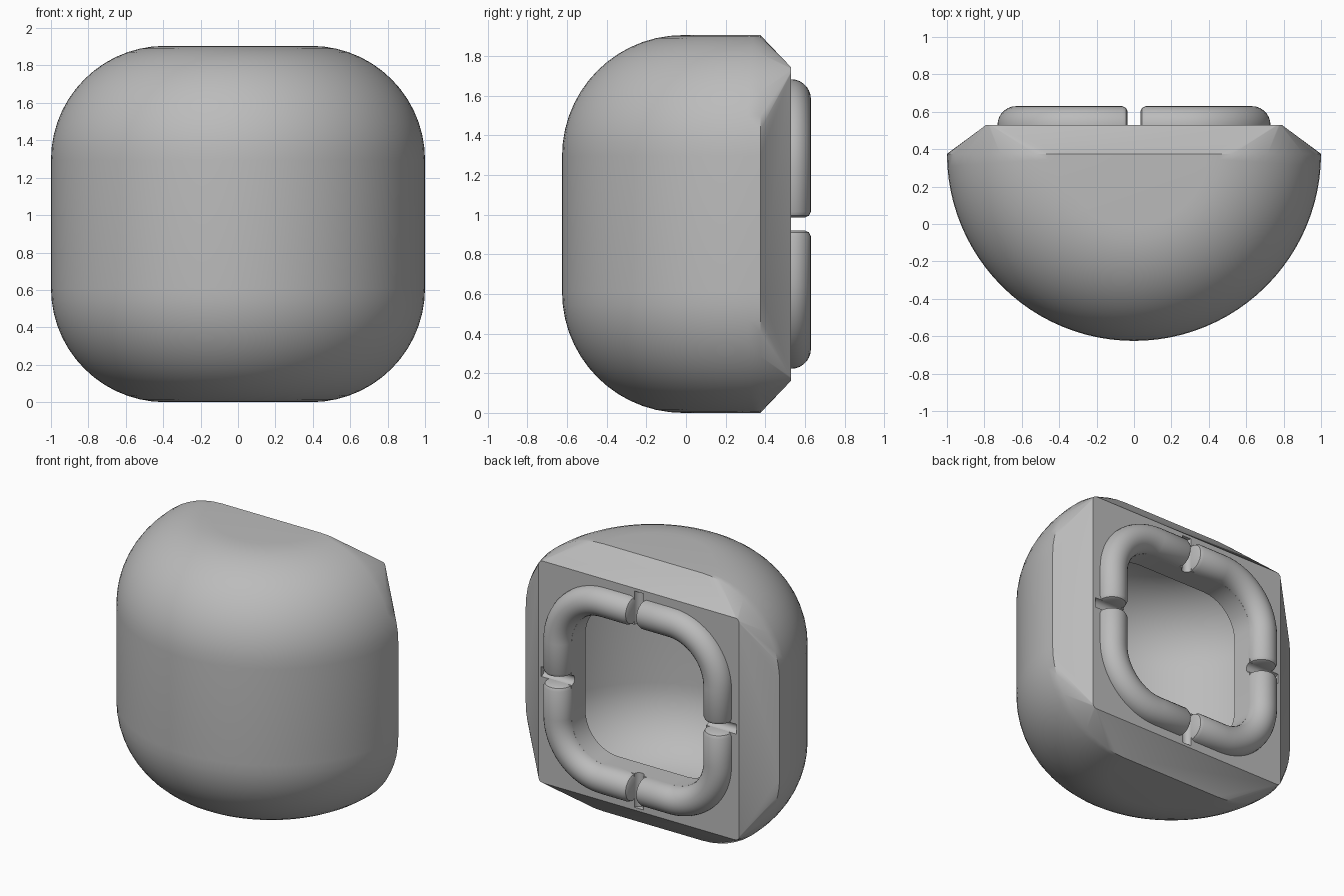
import bpy, bmesh
from math import sin, cos, pi, radians
from mathutils import Vector

if "Cube" in bpy.data.objects:
    bpy.data.objects.remove(bpy.data.objects["Cube"])

MID = 0.9525          # height of the centre
AXIS_Y = 0.375        # vertical axis of the rounded front
RIM_Y = 0.53          # flat rear rim

grey = bpy.data.materials.new("plain_grey")
grey.use_nodes = True
grey.diffuse_color = (0.5, 0.5, 0.5, 1)
grey.node_tree.nodes["Principled BSDF"].inputs["Base Color"].default_value = (0.5, 0.5, 0.5, 1)


def make_object(name, bm):
    bmesh.ops.recalc_face_normals(bm, faces=bm.faces)
    mesh = bpy.data.meshes.new(name)
    bm.to_mesh(mesh)
    bm.free()
    obj = bpy.data.objects.new(name, mesh)
    mesh.materials.append(grey)
    bpy.context.collection.objects.link(obj)
    return obj


def hull(name, points):
    bm = bmesh.new()
    for p in points:
        bm.verts.new(p)
    result = bmesh.ops.convex_hull(bm, input=bm.verts)
    loose = set(result["geom_interior"] + result["geom_unused"])
    bmesh.ops.delete(bm, geom=[v for v in loose if isinstance(v, bmesh.types.BMVert)], context="VERTS")
    bmesh.ops.dissolve_limit(bm, angle_limit=radians(0.3), verts=bm.verts, edges=bm.edges)
    return make_object(name, bm)


def half_pod(radius, half_height, fillet, steps=14, segments=48):
    """Half revolution of a rounded profile about the vertical axis."""
    points = []
    for i in range(steps + 1):
        a = i / steps * pi / 2
        r = radius - fillet + fillet * cos(a)
        h = half_height - fillet + fillet * sin(a)
        for j in range(segments + 1):
            b = pi + pi * j / segments
            for side in (-1, 1):
                points.append((r * cos(b), AXIS_Y + r * sin(b), MID + side * h))
    return points


def rounded_square(half, corner, y, steps=10):
    points = []
    for quarter in range(4):
        c = pi / 4 + quarter * pi / 2
        cx, cz = (half - corner) * (2 ** 0.5) * cos(c), (half - corner) * (2 ** 0.5) * sin(c)
        for i in range(steps + 1):
            a = (quarter + i / steps) * pi / 2
            points.append((cx + corner * cos(a), y, MID + cz + corner * sin(a)))
    return points


def groove_cutter(angle, radius=0.035):
    points = []
    for i in range(16):
        a = 2 * pi * i / 16
        for d in (0.4, 0.77):
            t = radius * cos(a)
            points.append((d * cos(angle) - t * sin(angle), RIM_Y + radius * sin(a),
                           MID + d * sin(angle) + t * cos(angle)))
    return hull("groove_cutter", points)


# Shell: rounded front with a chamfered rear rim
shell = hull("shell", half_pod(1.0, MID, 0.61) + rounded_square(0.79, 0.03, RIM_Y, 4))

# Hollow interior, rear opening and the small rim grooves
cutters = [hull("cavity_cutter", half_pod(0.86, MID - 0.14, 0.48)),
           hull("opening_cutter", rounded_square(0.53, 0.26, 0.3) + rounded_square(0.53, 0.26, 0.7))]
cutters += [groove_cutter(k * pi / 2) for k in range(4)]
for cutter in cutters:
    cutter.hide_render = True
    mod = shell.modifiers.new("cut", "BOOLEAN")
    mod.operation = "DIFFERENCE"
    mod.solver = "EXACT"
    mod.object = cutter
graph = bpy.context.evaluated_depsgraph_get()
baked = bpy.data.meshes.new_from_object(shell.evaluated_get(graph))
shell.modifiers.clear()
shell.data = baked
for cutter in cutters:
    bpy.data.objects.remove(cutter)


def cushion(name, sx, sz, centre=0.63, corner=0.36, width=0.1, gap=0.034):
    """Half-round L-shaped pad swept along one corner of the rim."""
    ends = [(gap, 0.72), (gap + 0.008, 0.9), (gap + 0.028, 1.0)]
    inner = centre - corner
    path = [(Vector((d, centre)), Vector((0, 1)), s) for d, s in ends]
    for i in range(17):
        a = pi / 2 * (1 - i / 16)
        n = Vector((cos(a), sin(a)))
        path.append((Vector((inner, inner)) + corner * n, n, 1.0))
    path += [(Vector((centre, d)), Vector((1, 0)), s) for d, s in reversed(ends)]
    bm = bmesh.new()
    rings = []
    for p, n, s in path:
        section = [(width * s, -0.02)]
        section += [(width * s * cos(pi * k / 14), width * s * sin(pi * k / 14)) for k in range(15)]
        section += [(-width * s, -0.02)]
        ring = []
        for across, up in section:
            q = p + n * across
            ring.append(bm.verts.new((sx * q.x, RIM_Y + up, MID + sz * q.y)))
        rings.append(ring)
    for a, b in zip(rings, rings[1:]):
        for k in range(len(a)):
            m = (k + 1) % len(a)
            bm.faces.new((a[k], a[m], b[m], b[k]))
    bm.faces.new(rings[0])
    bm.faces.new(rings[-1])
    return make_object(name, bm)


# Four rear cushions, one per corner
parts = [shell]
for sx, side in ((1, "left"), (-1, "right")):
    for sz, level in ((1, "upper"), (-1, "lower")):
        parts.append(cushion(f"{level}_{side}_cushion", sx, sz))

# Smooth shading with sharp creases kept
bpy.ops.object.select_all(action="DESELECT")
for part in parts:
    part.select_set(True)
bpy.context.view_layer.objects.active = shell
bpy.ops.object.shade_smooth_by_angle(angle=radians(30))
